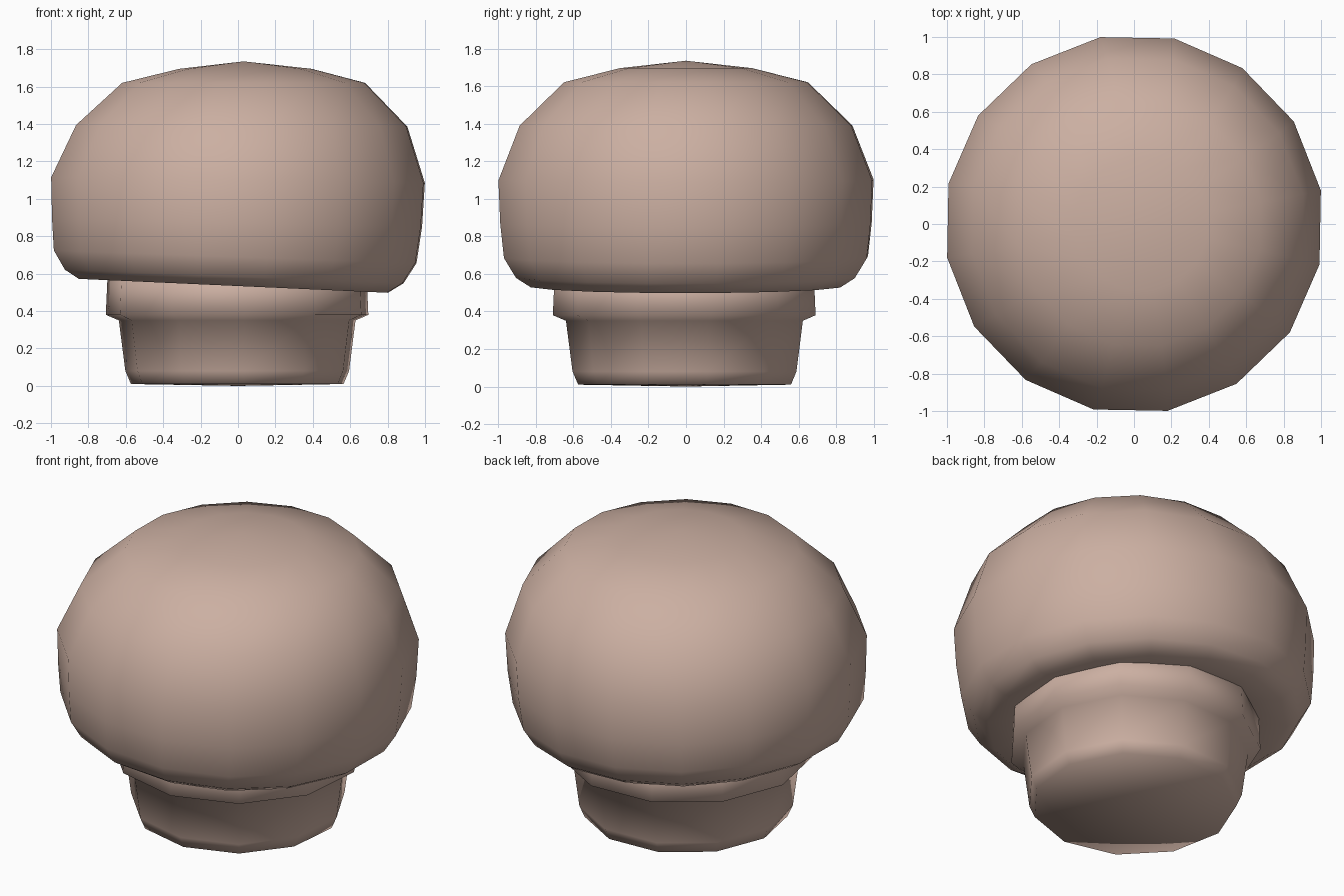
import bpy, bmesh, math

old = bpy.data.objects.get("Cube")
if old:
    bpy.data.objects.remove(old, do_unlink=True)

skin = bpy.data.materials.new("pale pink beige")
skin.use_nodes = True
colour = (0.60, 0.43, 0.36, 1)
skin.diffuse_color = colour
skin.node_tree.nodes["Principled BSDF"].inputs["Base Color"].default_value = colour


def lathe(name, rings, sides, phase):
    """Turn (radius, height, x shift, x slope) rings, bottom to top; radius 0 is a tip."""
    bm = bmesh.new()
    loops = []
    for r, z, shift, slope in rings:
        loop = []
        for i in range(sides if r else 1):
            a = math.radians(phase) + math.tau * i / sides
            x = r * math.cos(a)
            loop.append(bm.verts.new((x + shift, r * math.sin(a), z - slope * x)))
        loops.append(loop)
    for low, high in zip(loops, loops[1:]):
        for i in range(sides):
            j = (i + 1) % sides
            corners = [low[i % len(low)], low[j % len(low)],
                       high[j % len(high)], high[i % len(high)]]
            bm.faces.new(list(dict.fromkeys(corners)))
    bmesh.ops.recalc_face_normals(bm, faces=bm.faces)
    for face in bm.faces:
        face.smooth = True
    mesh = bpy.data.meshes.new(name)
    bm.to_mesh(mesh)
    bm.free()
    mesh.materials.append(skin)
    obj = bpy.data.objects.new(name, mesh)
    bpy.context.collection.objects.link(obj)
    return obj


# Stem with its raised collar
lathe("stem", [
    (0, 0, 0, 0), (0.575, 0.01, 0, 0), (0.605, 0.08, 0, 0),
    (0.64, 0.35, 0, 0), (0.71, 0.38, 0, 0), (0.70, 0.60, 0, 0),
    (0, 0.62, 0, 0),
], 11, 11)

# Domed cap, its underside leaning down towards the left
lathe("cap", [
    (0, 0.58, -0.03, 0), (0.64, 0.56, -0.03, 0.045),
    (0.84, 0.535, -0.025, 0.045), (0.92, 0.585, -0.02, 0.04),
    (0.985, 0.69, -0.015, 0.035), (1.005, 0.87, -0.005, 0.02),
    (1.015, 1.10, 0, 0.015), (0.90, 1.39, 0.02, 0.005),
    (0.66, 1.62, 0.03, 0), (0.36, 1.695, 0.04, 0), (0, 1.735, 0.03, 0),
], 16, 10.2)
